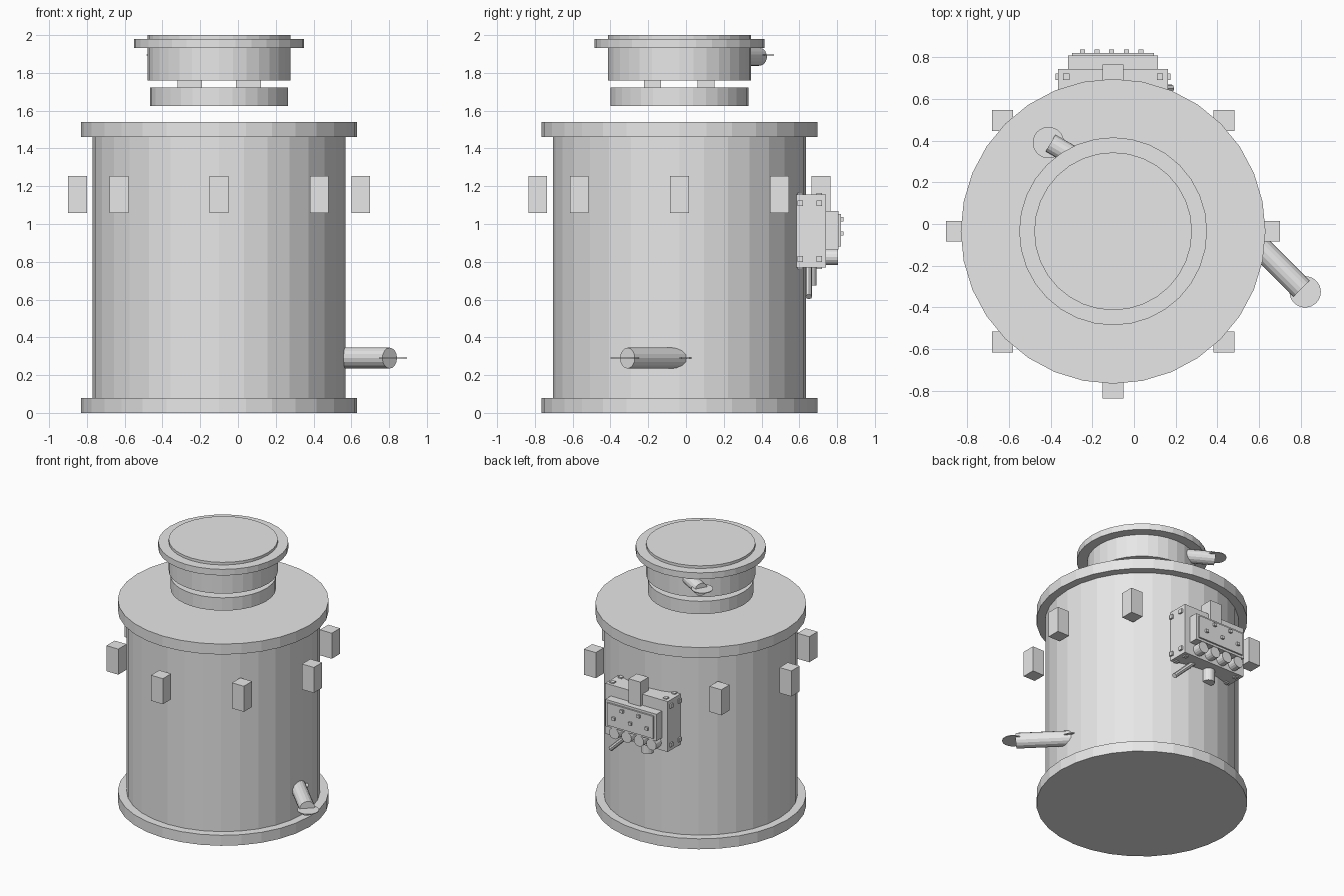
import bpy
from math import cos, sin, pi, radians
from mathutils import Vector

cube = bpy.data.objects.get("Cube")
if cube:
    bpy.data.objects.remove(cube)

grey = bpy.data.materials.new("light_grey")
grey.use_nodes = True
grey.diffuse_color = (0.8, 0.8, 0.8, 1)
grey.node_tree.nodes["Principled BSDF"].inputs["Base Color"].default_value = (0.8, 0.8, 0.8, 1)

CX, CY = -0.10, -0.035   # vessel axis


def finish(name):
    ob = bpy.context.object
    ob.name = name
    ob.data.materials.append(grey)
    return ob


def rod(name, a, b, r, sides=32):
    """Cylinder from point a to point b."""
    a, b = Vector(a), Vector(b)
    bpy.ops.mesh.primitive_cylinder_add(vertices=sides, radius=r, depth=(b - a).length,
                                        location=(a + b) / 2)
    ob = finish(name)
    ob.rotation_mode = 'QUATERNION'
    ob.rotation_quaternion = Vector((0, 0, 1)).rotation_difference(b - a)
    return ob


def drum(name, r, z0, z1):
    return rod(name, (CX, CY, z0), (CX, CY, z1), r)


def box(name, x0, x1, y0, y1, z0, z1):
    bpy.ops.mesh.primitive_cube_add(size=1, location=((x0 + x1) / 2, (y0 + y1) / 2, (z0 + z1) / 2))
    ob = finish(name)
    ob.scale = (x1 - x0, y1 - y0, z1 - z0)
    return ob


def block(name, c, sx, sy, sz):
    x, y, z = c
    return box(name, x - sx / 2, x + sx / 2, y - sy / 2, y + sy / 2, z - sz / 2, z + sz / 2)


# Main vessel with flanges
drum("vessel_body", 0.67, 0.002, 1.538)
drum("bottom_flange", 0.73, 0, 0.08)
drum("top_flange", 0.73, 1.46, 1.54)

# Raised neck and cap
drum("neck_ring", 0.365, 1.625, 1.723)
drum("cap_body", 0.378, 1.761, 2.0)
drum("cap_flange", 0.45, 1.933, 1.98)
for i in range(4):
    a = i * pi / 2 + radians(45)
    block("neck_spacer", (CX + 0.22 * cos(a), CY + 0.2 * sin(a), 1.742), 0.13, 0.09, 0.04)

# Ring of lug blocks around the vessel
for i in range(8):
    a = i * pi / 4
    block("lug_block", (CX + 0.75 * cos(a), CY + 0.75 * sin(a), 1.157), 0.1, 0.1, 0.195)

# Outlet pipe low on the side and inlet pipe on the cap, with thin end discs
rod("outlet_pipe", (0.53, -0.037, 0.29), (0.803, -0.31, 0.29), 0.055, 16)
for x, y in ((0.82, -0.325), (0.53, -0.037)):
    rod("outlet_disc", (x, y, 0.288), (x, y, 0.293), 0.075)
rod("inlet_pipe", (-0.18, 0.26, 1.885), (-0.40, 0.387, 1.885), 0.048, 16)
rod("inlet_disc", (-0.41, 0.39, 1.892), (-0.41, 0.39, 1.897), 0.075)

# Control box on the back
box("control_box", -0.365, 0.163, 0.585, 0.742, 0.77, 1.155)
box("control_panel", -0.316, 0.115, 0.74, 0.808, 0.865, 1.07)
box("panel_face", -0.296, 0.095, 0.808, 0.82, 0.882, 1.053)

# Corner bolts on the box sides, top and bottom
for y in (0.605, 0.705):
    for sx in (-1, 1):
        for z in (1.11, 0.815):
            block("side_bolt", (CX + sx * 0.266, y, z), 0.02, 0.03, 0.03)
        for z in (1.155, 0.77):
            block("edge_bolt", (CX + sx * 0.225, y, z), 0.03, 0.03, 0.018)

# Panel buttons in two staggered rows, dial knobs below
for i in range(5):
    z = 1.025 if i % 2 else 0.95
    block("button", (-0.247 + i * 0.07, 0.827, z), 0.024, 0.016, 0.022)
for i in range(4):
    x = -0.27 + i * 0.105
    rod("dial_knob", (x, 0.735, 0.825), (x, 0.805, 0.825), 0.042, 16)

# Cable stub and slanted lever under the box
rod("cable_stub", (-0.13, 0.65, 0.675), (-0.13, 0.65, 0.78), 0.042, 16)
rod("lever", (0.0, 0.65, 0.79), (0.18, 0.65, 0.615), 0.018, 8)
